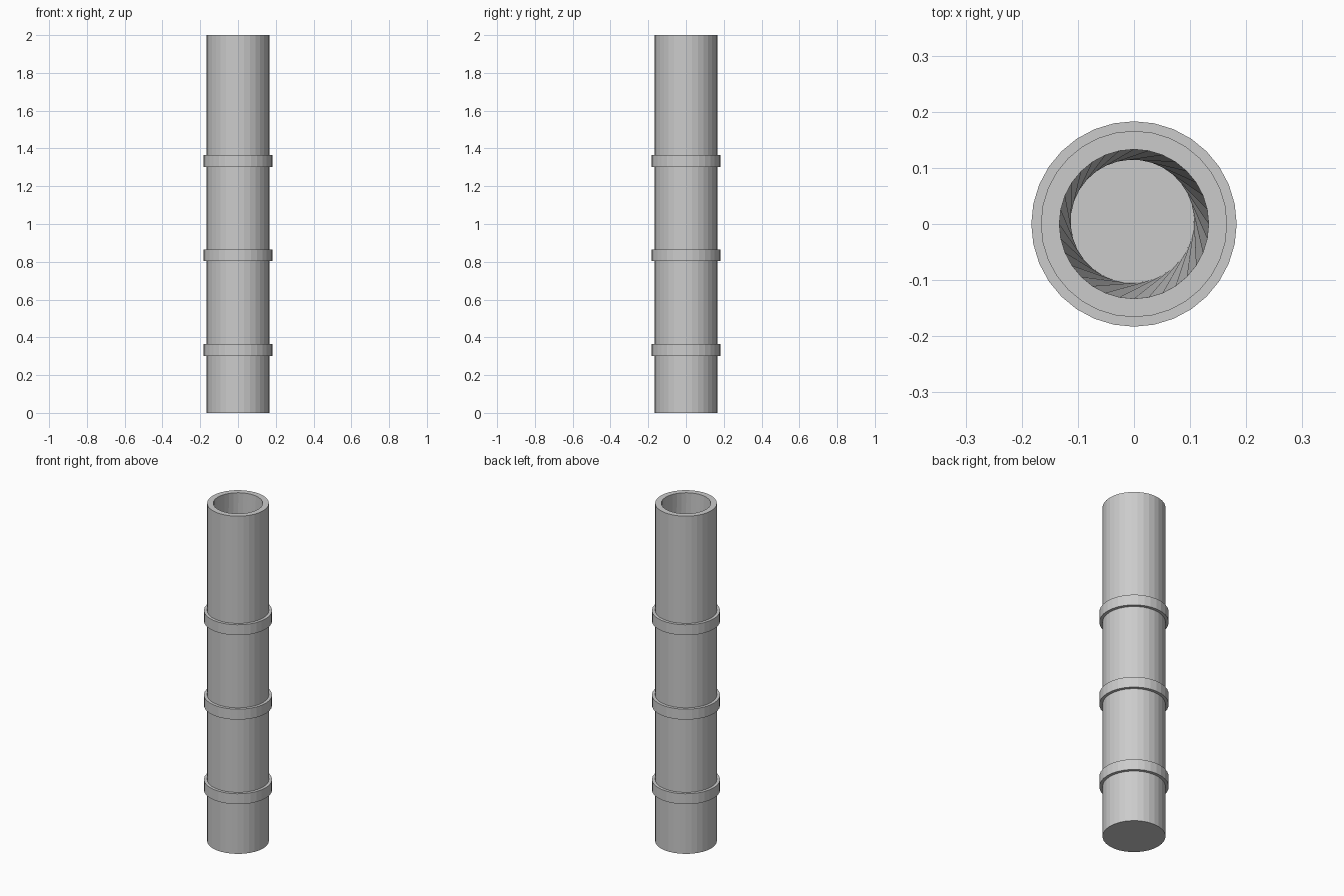
import bpy, bmesh
from math import cos, sin, pi, radians

if "Cube" in bpy.data.objects:
    bpy.data.objects.remove(bpy.data.objects["Cube"])

SIDES = 32


def ring(bm, radius, z, twist=0.0, cx=0.0, cy=0.0):
    return [bm.verts.new((cx + radius * cos(2 * pi * i / SIDES + twist),
                          cy + radius * sin(2 * pi * i / SIDES + twist), z))
            for i in range(SIDES)]


def bridge(bm, a, b):
    for i in range(SIDES):
        j = (i + 1) % SIDES
        bm.faces.new((a[i], a[j], b[j], b[i]))


def finish(bm, name):
    bmesh.ops.recalc_face_normals(bm, faces=bm.faces)
    mesh = bpy.data.meshes.new(name)
    bm.to_mesh(mesh)
    bm.free()
    obj = bpy.data.objects.new(name, mesh)
    bpy.context.collection.objects.link(obj)
    return obj


# Hollow tube: closed base, open top, slightly twisted and tapered bore
bm = bmesh.new()
base = ring(bm, 0.166, 0.0)
rim_outer = ring(bm, 0.166, 2.0)
rim_inner = ring(bm, 0.133, 2.0)
floor = ring(bm, 0.11, 0.05, radians(27), -0.003, 0.005)
rings = [base, rim_outer, rim_inner, floor]
for a, b in zip(rings, rings[1:]):
    bridge(bm, a, b)
bm.faces.new(base)
bm.faces.new(floor)
finish(bm, "tube")

# Three raised collars around the tube
for n, z in enumerate((0.302, 0.803, 1.303)):
    bm = bmesh.new()
    loops = [ring(bm, r, h) for r, h in
             ((0.166, z), (0.183, z), (0.183, z + 0.062), (0.166, z + 0.062))]
    for a, b in zip(loops, loops[1:]):
        bridge(bm, a, b)
    finish(bm, f"collar_{n + 1}")
